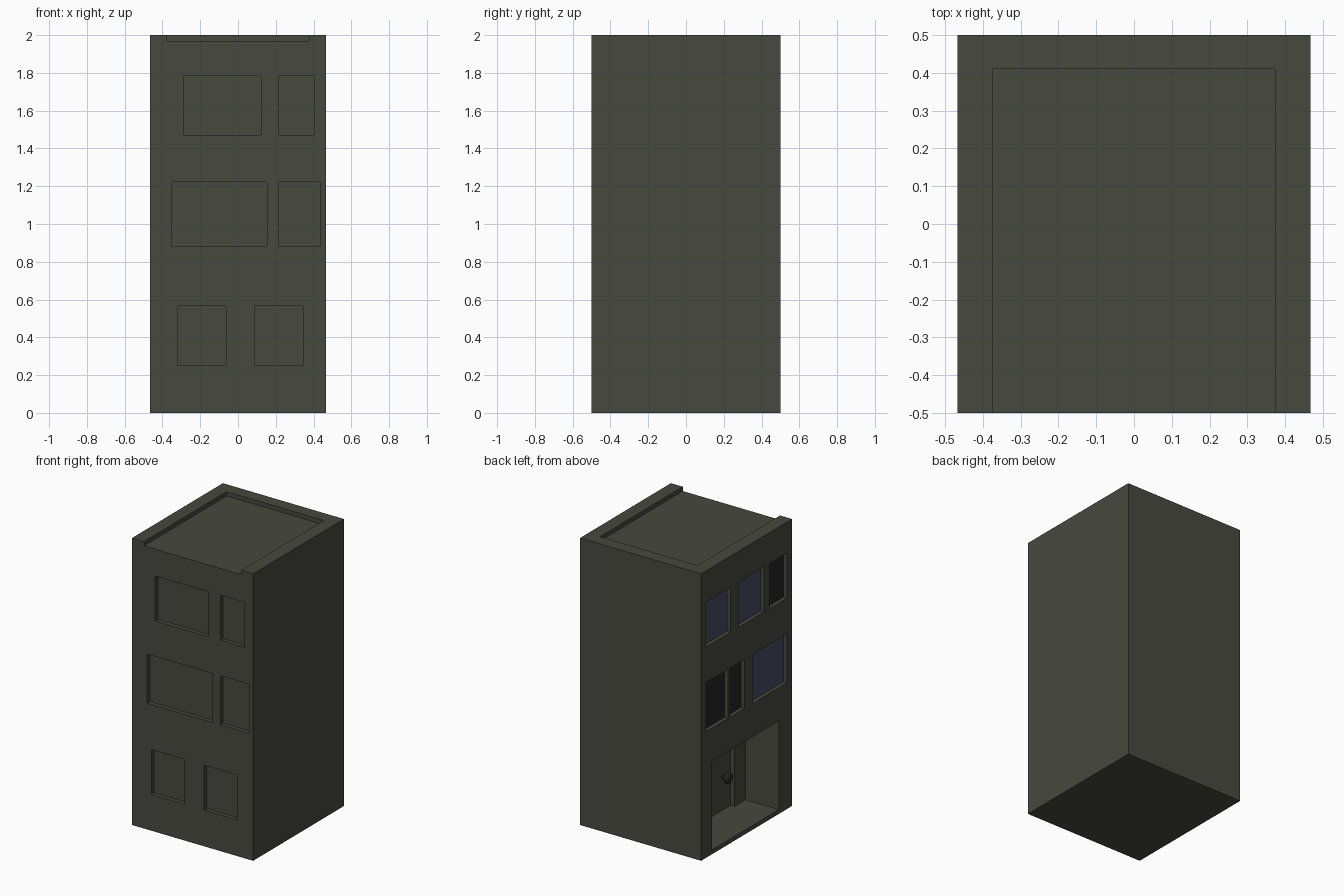
import bpy, bmesh, math
from mathutils import Matrix, Vector

if "Cube" in bpy.data.objects:
    bpy.data.objects.remove(bpy.data.objects["Cube"], do_unlink=True)


def material(name, rgb):
    m = bpy.data.materials.new(name)
    m.use_nodes = True
    m.diffuse_color = (*rgb, 1)
    bsdf = next(n for n in m.node_tree.nodes if n.type == 'BSDF_PRINCIPLED')
    bsdf.inputs["Base Color"].default_value = (*rgb, 1)
    return m


WALL = material("olive grey wall", (0.063, 0.067, 0.050))
BLUE = material("blue glass", (0.070, 0.068, 0.130))
BLACK = material("black", (0.019, 0.019, 0.019))

W, D, H = 0.467, 0.5, 2.0     # half width, half depth, height
INSET = 0.03                  # depth of the window recesses
OVER = 0.05                   # how far cutters reach outside the walls


def box(name, x, y, z, mat=None):
    """Box from (min, max) pairs."""
    bm = bmesh.new()
    bmesh.ops.create_cube(bm, size=1)
    spans = (x, y, z)
    for v in bm.verts:
        v.co = Vector([s[0] if c < 0 else s[1] for c, s in zip(v.co, spans)])
    me = bpy.data.meshes.new(name)
    bm.to_mesh(me)
    bm.free()
    ob = bpy.data.objects.new(name, me)
    bpy.context.collection.objects.link(ob)
    if mat:
        me.materials.append(mat)
    return ob


building = box("building", (-W, W), (-D, D), (0, H), WALL)


def cut(x, y, z):
    """Carve a box out of the building."""
    cutter = box("cutter", x, y, z, WALL)
    cutter.hide_render = True
    mod = building.modifiers.new("cut", 'BOOLEAN')
    mod.operation = 'DIFFERENCE'
    mod.solver = 'EXACT'
    mod.object = cutter
    bpy.context.view_layer.objects.active = building
    bpy.ops.object.modifier_apply(modifier=mod.name)
    bpy.data.objects.remove(cutter, do_unlink=True)


# Roof recess, open towards the front
cut((-0.375, 0.375), (-D - OVER, 0.41), (H - 0.03, H + OVER))

# Floor heights of the window rows
TOP, MID, LOW = (1.47, 1.783), (0.88, 1.222), (0.252, 0.565)

# Blind windows on the front
for x, z in [((-0.288, 0.122), TOP), ((0.214, 0.402), TOP),
             ((-0.35, 0.154), MID), ((0.214, 0.433), MID),
             ((-0.318, -0.063), LOW), ((0.088, 0.343), LOW)]:
    cut(x, (-D - OVER, -D + INSET), z)

# Glazed windows on the street side
side_windows = [
    ("top_window_rear", (0.178, 0.444), TOP, BLUE),
    ("top_window_middle", (-0.19, 0.09), TOP, BLUE),
    ("top_window_front", (-0.444, -0.255), TOP, BLACK),
    ("middle_window_rear", (0.022, 0.444), MID, BLACK),
    ("middle_window_front", (-0.444, -0.067), MID, BLUE),
]
for name, y, z, glass in side_windows:
    cut((-W - OVER, -W + INSET), y, z)
    box(name, (-W + INSET - 0.003, -W + INSET + 0.003), y, z, glass)

# Mullion of the double window
box("window_mullion", (-W, -W + INSET), (0.182, 0.202), MID, WALL)

# Entrance porch with a shallow door recess in its rear wall
PORCH = -W + 0.256
DOOR = PORCH + INSET
cut((-W - OVER, PORCH), (-0.356, 0.378), (0.03, 0.648))
cut((PORCH - 0.02, DOOR), (-0.233, 0.255), (0.03, 0.57))

# Door knob: short stem and a round grip
bm = bmesh.new()
along_x = Matrix.Rotation(math.pi / 2, 4, 'Y')
bmesh.ops.create_cone(bm, cap_ends=True, segments=12, radius1=0.016, radius2=0.016,
                      depth=0.04, matrix=Matrix.Translation((DOOR - 0.02, -0.147, 0.265)) @ along_x)
bmesh.ops.create_uvsphere(bm, u_segments=16, v_segments=10, radius=0.04,
                          matrix=Matrix.Translation((DOOR - 0.042, -0.147, 0.265))
                          @ Matrix.Diagonal((0.55, 1, 1, 1)) @ along_x)
me = bpy.data.meshes.new("door_knob")
bm.to_mesh(me)
bm.free()
me.materials.append(BLACK)
knob = bpy.data.objects.new("door_knob", me)
bpy.context.collection.objects.link(knob)
bpy.ops.object.select_all(action='DESELECT')
knob.select_set(True)
bpy.context.view_layer.objects.active = knob
bpy.ops.object.shade_smooth_by_angle(angle=math.radians(40))
